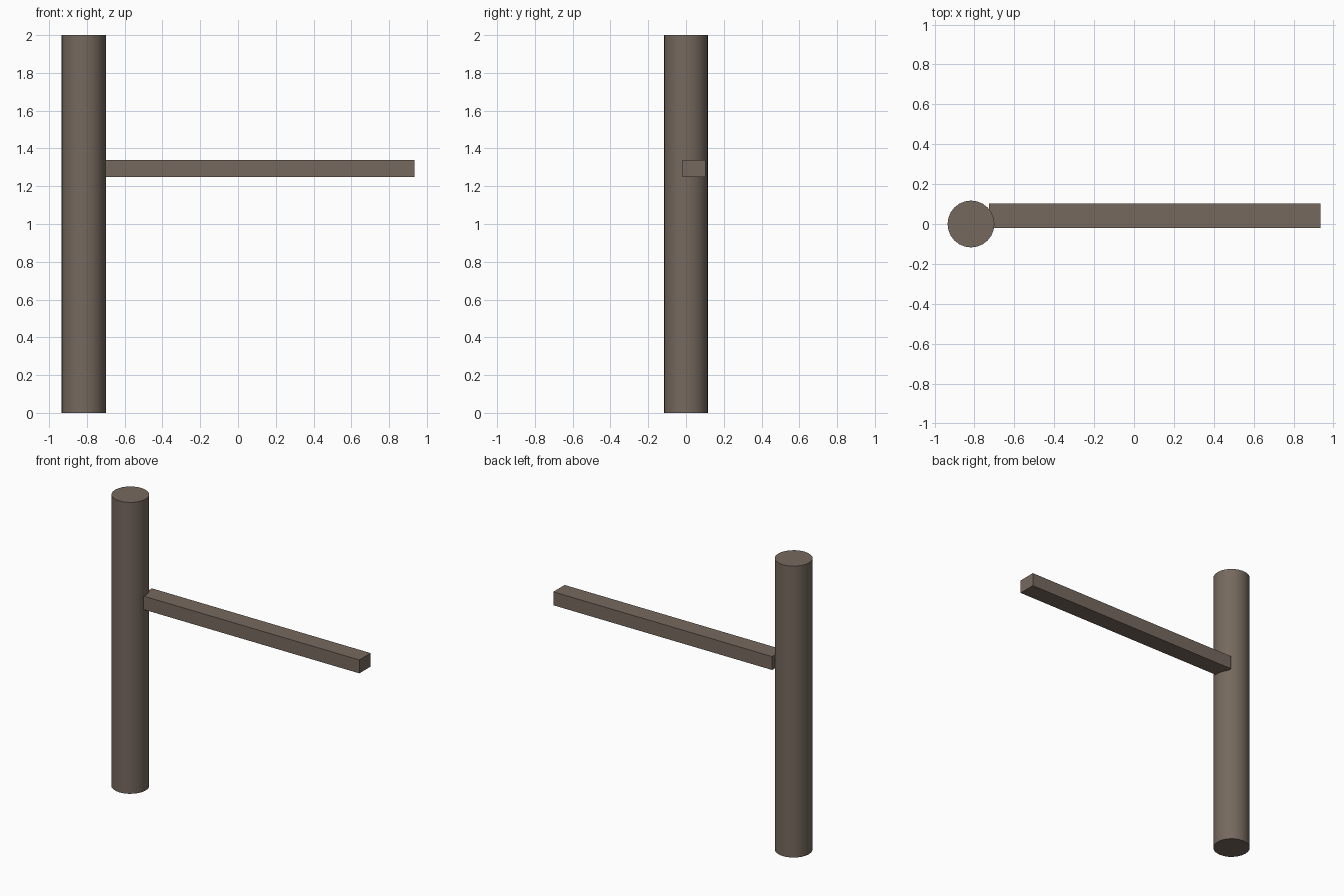
import bpy

if "Cube" in bpy.data.objects:
    bpy.data.objects.remove(bpy.data.objects["Cube"])

wood = bpy.data.materials.new("brown_wood")
wood.diffuse_color = (0.18, 0.141, 0.112, 1.0)
wood.use_nodes = True
wood.node_tree.nodes["Principled BSDF"].inputs["Base Color"].default_value = wood.diffuse_color

RADIUS = 0.1175
HALF_LENGTH = 0.935

# Round upright post
bpy.ops.mesh.primitive_cylinder_add(
    vertices=24, radius=RADIUS, depth=2.0,
    location=(-HALF_LENGTH + RADIUS, 0, 1.0))
post = bpy.context.object
post.name = "post"
post.data.materials.append(wood)
bpy.ops.object.shade_smooth_by_angle()

# Square rail, set slightly behind the post centre and let into its side
x0, x1 = -0.727, HALF_LENGTH
y0, y1 = -0.019, 0.104
z0, z1 = 1.248, 1.34
bpy.ops.mesh.primitive_cube_add(
    size=1, location=((x0 + x1) / 2, (y0 + y1) / 2, (z0 + z1) / 2))
rail = bpy.context.object
rail.name = "rail"
rail.scale = (x1 - x0, y1 - y0, z1 - z0)
bpy.ops.object.transform_apply(location=False, rotation=False, scale=True)
rail.data.materials.append(wood)
